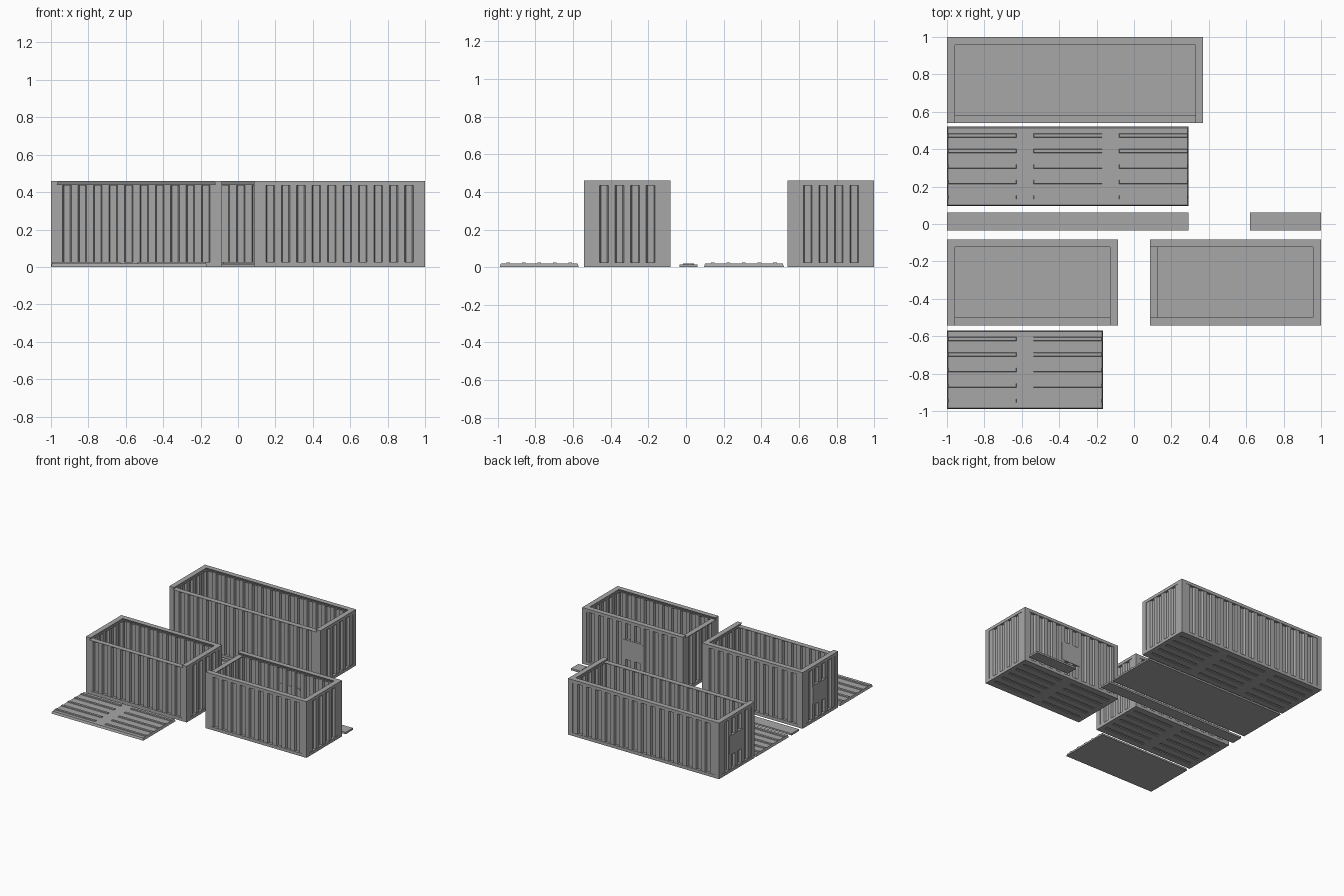
import bpy, bmesh, math
from mathutils import Matrix, Vector

old = bpy.data.objects.get("Cube")
if old:
    bpy.data.objects.remove(old)

grey = bpy.data.materials.new("mid grey")
grey.use_nodes = True
grey.diffuse_color = (0.39, 0.39, 0.39, 1)
grey.node_tree.nodes["Principled BSDF"].inputs["Base Color"].default_value = grey.diffuse_color

PITCH = 0.0825        # spacing of all ribs
HEIGHT = 0.46
RAIL = 0.042          # rail and post width
FLOOR = 0.025
EAVE = 0.435          # top of the corrugated sheets
SLOT = 0.44           # height of the sliding lid slot


def finish(name, bm, matrix=Matrix()):
    bmesh.ops.recalc_face_normals(bm, faces=bm.faces)
    mesh = bpy.data.meshes.new(name)
    bm.to_mesh(mesh)
    bm.free()
    mesh.materials.append(grey)
    obj = bpy.data.objects.new(name, mesh)
    obj.matrix_world = matrix
    bpy.context.collection.objects.link(obj)
    return obj


def loft(bm, low, high, z0, z1):
    """Solid between two matching outlines at two heights."""
    a = [bm.verts.new((x, y, z0)) for x, y in low]
    b = [bm.verts.new((x, y, z1)) for x, y in high]
    bm.faces.new(a)
    bm.faces.new(b)
    for i in range(len(a)):
        j = (i + 1) % len(a)
        bm.faces.new((a[i], a[j], b[j], b[i]))


def rect(x0, x1, y0, y1, inset=0):
    return [(x0 + inset, y0 + inset), (x1 - inset, y0 + inset),
            (x1 - inset, y1 - inset), (x0 + inset, y1 - inset)]


def box(bm, x0, x1, y0, y1, z0, z1, inset=0):
    loft(bm, rect(x0, x1, y0, y1), rect(x0, x1, y0, y1, inset), z0, z1)


def rounded(w, h, r):
    pts = []
    for k, (sx, sy) in enumerate([(1, 1), (-1, 1), (-1, -1), (1, -1)]):
        for i in range(5):
            t = math.pi / 2 * (k + i / 4)
            pts.append((sx * (w / 2 - r) + r * math.cos(t), sy * (h / 2 - r) + r * math.sin(t)))
    return pts


def rib_groups(length, count):
    """Lengthwise spans of the rib groups, centred on zero."""
    gap = 0.09
    span = (length - gap * (count - 1)) / count
    return [(-length / 2 + i * (span + gap), -length / 2 + i * (span + gap) + span)
            for i in range(count)]


def corrugated(name, length, dist, frame):
    """Sheet facing local -y at the given distance, with inward channels."""
    count = round((length - 0.13) / PITCH)
    half, slope, deep, thick = 0.023, 0.006, 0.018, 0.016
    line = [(-length / 2 + RAIL / 2, 0)]
    for i in range(count):
        c = (i - (count - 1) / 2) * PITCH
        line += [(c - half, 0), (c - half + slope, deep), (c + half - slope, deep), (c + half, 0)]
    line.append((length / 2 - RAIL / 2, 0))
    bm = bmesh.new()
    rows = [[bm.verts.new((x, -dist + 0.003 + d + t, z)) for x, d in line]
            for t, z in ((0, FLOOR), (0, EAVE), (thick, EAVE), (thick, FLOOR))]
    for r in range(4):
        p, q = rows[r], rows[(r + 1) % 4]
        for i in range(len(line) - 1):
            bm.faces.new((p[i], p[i + 1], q[i + 1], q[i]))
    for end in (0, -1):
        bm.faces.new([row[end] for row in rows])
    finish(name, bm, frame)


def container(name, cx, cy, lx, ly, groups, turn=0):
    # Floor with grooved underside
    hx, hy = lx / 2, ly / 2
    place = Matrix.Translation((cx, cy, 0))
    bm = bmesh.new()
    box(bm, -hx, hx, -hy, hy, 0.006, FLOOR)
    edges = [-hy]
    for i in range(5):
        c = (i - 2) * PITCH
        edges += [c - 0.011, c + 0.011]
    edges.append(hy)
    for y0, y1 in zip(edges[::2], edges[1::2]):
        box(bm, -hx, hx, y0, y1, 0, 0.006)
    spans = rib_groups(lx - 0.08, groups)
    stops = [-hx] + [x for s in spans for x in s] + [hx]
    for y0, y1 in zip(edges[1::2], edges[2::2]):
        for x0, x1 in zip(stops[::2], stops[1::2]):
            box(bm, x0, x1, y0, y1, 0, 0.006)
    finish(name + "_floor", bm, place)

    # Everything else is built with the lid slot opening toward local -y
    if turn:
        hx, hy = hy, hx
    frame = place @ Matrix.Rotation(turn, 4, 'Z')

    # Corner posts and lower top rails
    bm = bmesh.new()
    for sx in (-1, 1):
        for sy in (-1, 1):
            x, y = sx * (hx - RAIL / 2), sy * (hy - RAIL / 2)
            r = RAIL / 2
            box(bm, x - r, x + r, y - r, y + r, FLOOR, EAVE)
    for s in (-1, 1):
        x, y = s * (hx - RAIL / 2), s * (hy - RAIL / 2)
        box(bm, x - RAIL / 2, x + RAIL / 2, -hy, hy, EAVE, SLOT)
        box(bm, -hx + RAIL, hx - RAIL, y - RAIL / 2, y + RAIL / 2, EAVE, SLOT)
    finish(name + "_frame", bm, frame)

    # Undercut lid rail around three sides
    def u_shape(w):
        return [(-hx, -hy), (-hx + w, -hy), (-hx + w, hy - w), (hx - w, hy - w),
                (hx - w, -hy), (hx, -hy), (hx, hy), (-hx, hy)]
    bm = bmesh.new()
    loft(bm, u_shape(RAIL - 0.01), u_shape(RAIL), SLOT, HEIGHT)
    finish(name + "_lid_rail", bm, frame)

    # Corrugated walls
    for k, side in enumerate(("slot", "right", "back", "hatch")):
        length, dist = (2 * hx, hy) if k % 2 == 0 else (2 * hy, hx)
        corrugated(name + "_" + side + "_wall", length, dist,
                   frame @ Matrix.Rotation(k * math.pi / 2, 4, 'Z'))

    # Rounded hatch plate on the local -x wall
    bm = bmesh.new()
    outline = rounded(0.19, 0.16, 0.016)
    loft(bm, outline, outline, 0, 0.022)
    stand = Matrix.Translation((0, -hx + 0.022, 0.22)) @ Matrix.Rotation(math.pi / 2, 4, 'X')
    finish(name + "_hatch", bm, frame @ Matrix.Rotation(-math.pi / 2, 4, 'Z') @ stand)


def lid(name, cx, cy, lx, ly, groups):
    bm = bmesh.new()
    box(bm, -lx / 2, lx / 2, -ly / 2, ly / 2, 0, 0.019, 0.006)
    for x0, x1 in rib_groups(lx - 0.01, groups):
        for i in range(5):
            c = (i - 2) * PITCH
            box(bm, x0, x1, c - 0.011, c + 0.011, 0.017, 0.025, 0.002)
    finish(name, bm, Matrix.Translation((cx, cy, 0)))


def strip(name, cx, lx):
    # Flat bar with a raised rounded pad
    bm = bmesh.new()
    box(bm, -lx / 2, lx / 2, -0.048, 0.048, 0, 0.015)
    pad = rounded(0.215, 0.06, 0.012)
    loft(bm, pad, pad, 0.015, 0.02)
    finish(name, bm, Matrix.Translation((cx, 0.013, 0)))


container("long_container", -0.315, 0.77, 1.37, 0.46, 3)
container("left_container", -0.543, -0.312, 0.914, 0.46, 2)
container("right_container", 0.543, -0.312, 0.914, 0.46, 2, -math.pi / 2)
lid("long_lid", -0.354, 0.308, 1.292, 0.425, 3)
lid("short_lid", -0.583, -0.78, 0.834, 0.42, 2)
strip("long_strip", -0.354, 1.292)
strip("short_strip", 0.81, 0.38)
